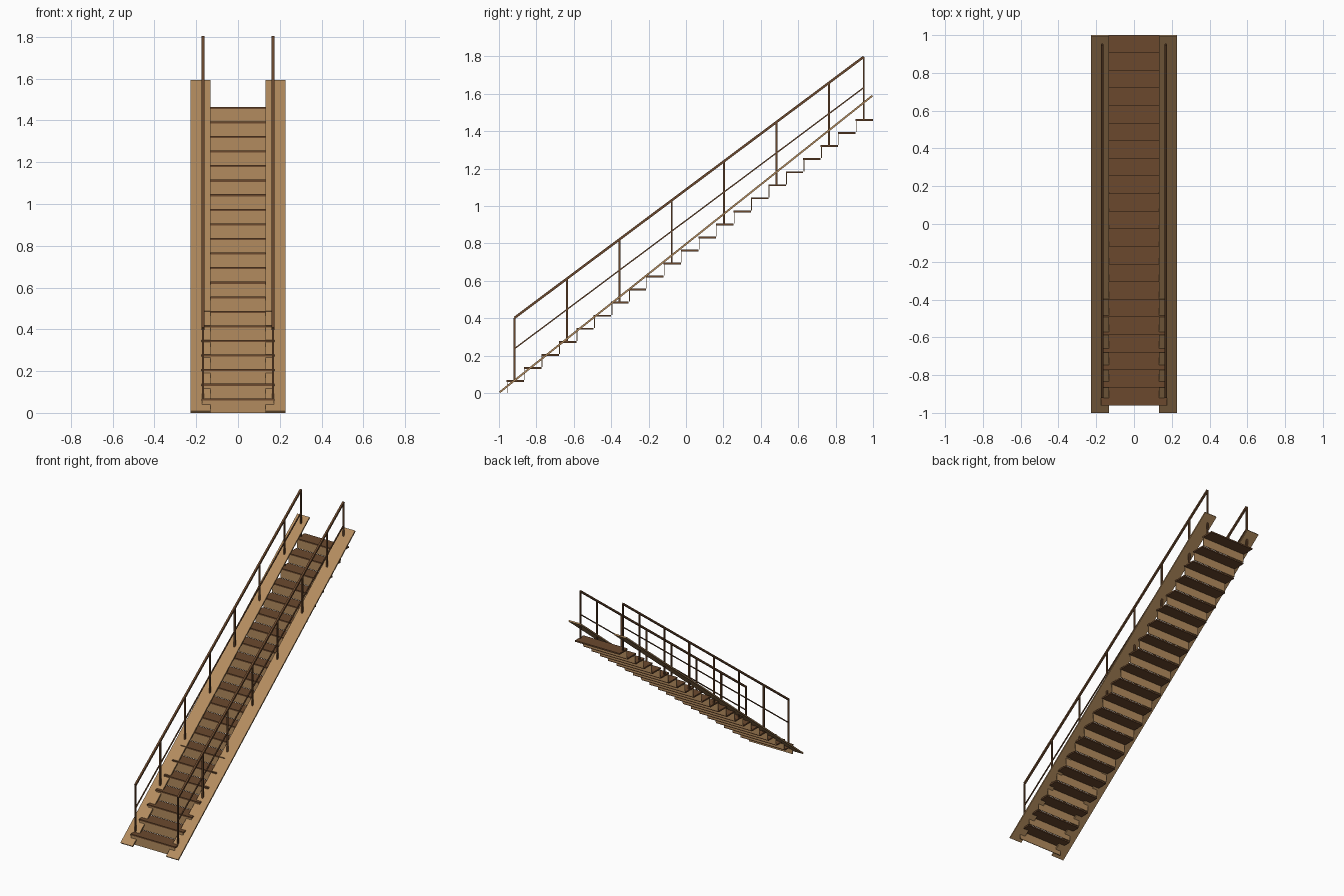
import bpy
from math import atan, hypot
from mathutils import Matrix, Vector

cube = bpy.data.objects.get("Cube")
if cube:
    bpy.data.objects.remove(cube, do_unlink=True)


def material(name, colour):
    m = bpy.data.materials.new(name)
    m.use_nodes = True
    m.diffuse_color = colour
    m.node_tree.nodes["Principled BSDF"].inputs["Base Color"].default_value = colour
    return m


LIGHT = material("light wood", (0.45, 0.26, 0.112, 1))
DARK = material("dark wood", (0.147, 0.066, 0.027, 1))


def box(name, centre, size, mat, tilt=0.0):
    """Box of the given size, tilted about the x axis."""
    bpy.ops.mesh.primitive_cube_add(size=1, location=centre, rotation=(tilt, 0, 0))
    ob = bpy.context.object
    ob.name = name
    ob.data.transform(Matrix.Diagonal((*size, 1)))
    ob.data.materials.append(mat)
    return ob


def sloped_bar(name, x, start, end, thick, mat):
    """Square bar between two (y, z) points."""
    dy, dz = end[0] - start[0], end[1] - start[1]
    centre = (x, (start[0] + end[0]) / 2, (start[1] + end[1]) / 2)
    box(name, centre, (thick, hypot(dy, dz), thick), mat, atan(dz / dy))


STEPS = 21
FRONT = -0.96
RUN = (1 - FRONT) / STEPS
RISE = 1.465 / STEPS
WIDTH = 0.35
TREAD = 0.01
RISER = 0.004

# Treads and risers
for i in range(STEPS):
    y, top = FRONT + i * RUN, (i + 1) * RISE
    box(f"tread_{i + 1}", (0, y + RUN / 2, top - TREAD / 2),
        (WIDTH, RUN, TREAD), DARK)
    height = RISE - TREAD
    box(f"riser_{i + 1}", (0, y + RISER, top - TREAD - height / 2),
        (WIDTH - 0.006, RISER, height), LIGHT)

# Handrail posts stand on every third tread and on the last one
post_steps = list(range(0, STEPS - 1, 3)) + [STEPS - 1]


def post_point(i, height):
    return Vector((FRONT + (i + 0.5) * RUN - 0.003, (i + 1) * RISE + height))


for side, label in ((1, "left"), (-1, "right")):
    # Side plank lying along the slope
    box(f"{label}_side_plank", (side * 0.18, 0, 0.797),
        (0.096, 2.5477, 0.01), LIGHT, atan(0.7955))

    # Posts, handrail and middle rail
    x = side * 0.168
    for n, i in enumerate(post_steps):
        y, base = post_point(i, 0)
        box(f"{label}_post_{n + 1}", (x, y, base + 0.166), (0.01, 0.01, 0.332), DARK)
    last = STEPS - 1
    sloped_bar(f"{label}_handrail", x, post_point(0, 0.333),
               post_point(last, 0.333), 0.013, DARK)
    sloped_bar(f"{label}_middle_rail", x, post_point(0, 0.168),
               post_point(last, 0.168), 0.007, DARK)
